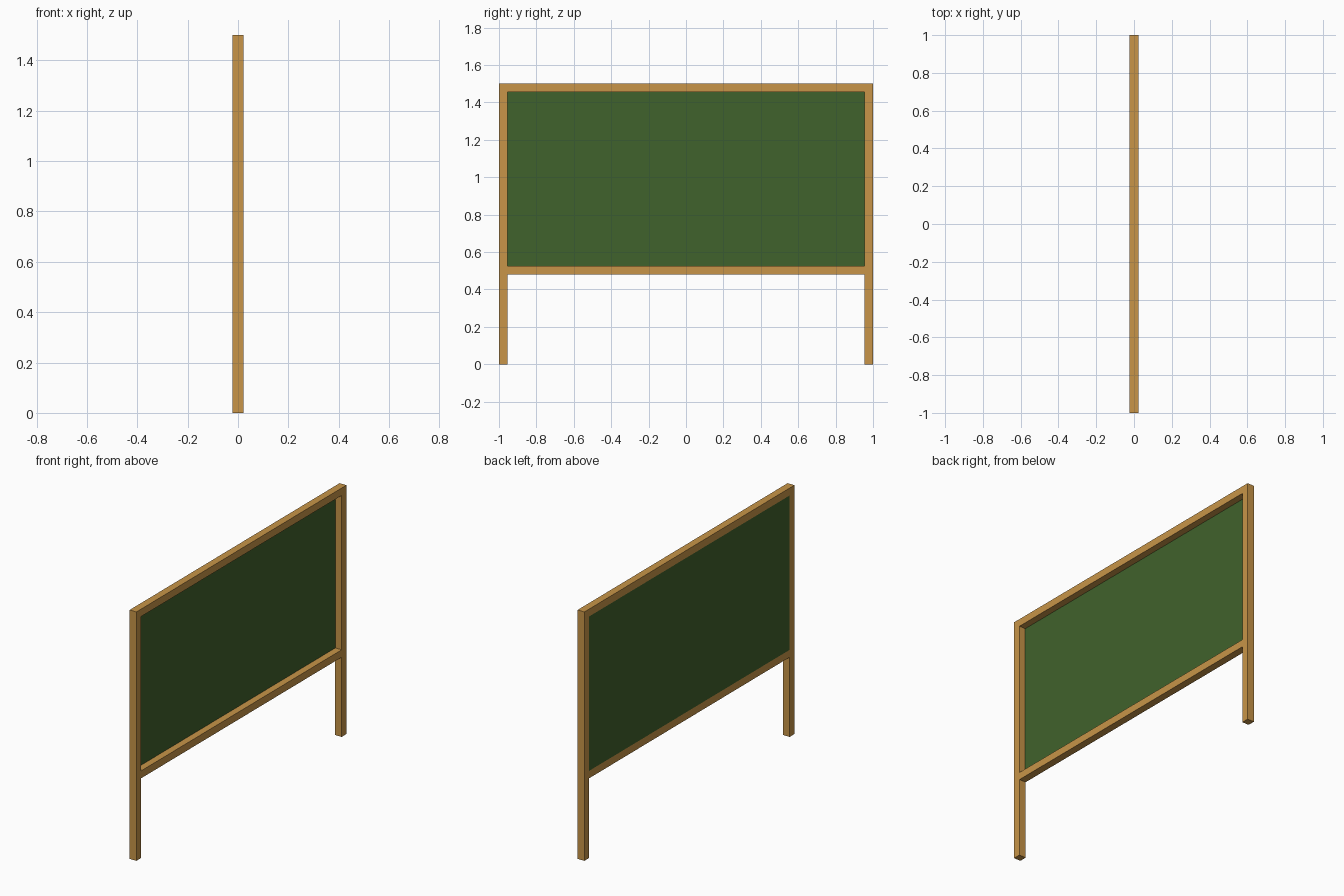
import bpy, bmesh
from mathutils import Matrix, Vector

if "Cube" in bpy.data.objects:
    bpy.data.objects.remove(bpy.data.objects["Cube"])


def material(name, rgb):
    m = bpy.data.materials.new(name)
    m.diffuse_color = (*rgb, 1)
    m.use_nodes = True
    m.node_tree.nodes["Principled BSDF"].inputs["Base Color"].default_value = m.diffuse_color
    return m


def box(name, lo, hi, mat):
    lo, hi = Vector(lo), Vector(hi)
    bm = bmesh.new()
    bmesh.ops.create_cube(bm, size=1, matrix=Matrix.Translation((lo + hi) / 2)
                          @ Matrix.Diagonal((*(hi - lo), 1)))
    me = bpy.data.meshes.new(name)
    bm.to_mesh(me)
    bm.free()
    me.materials.append(mat)
    ob = bpy.data.objects.new(name, me)
    bpy.context.collection.objects.link(ob)
    return ob


wood = material("light wood", (0.58, 0.30, 0.065))
green = material("chalkboard green", (0.051, 0.122, 0.025))

T = 0.045          # timber thickness
H = T / 2
INNER = 1 - T      # inner side of the posts

# Posts running from the ground to the top corners
box("near_post", (-H, -1, 0), (H, -INNER, 1.5), wood)
box("far_post", (-H, INNER, 0), (H, 1, 1.5), wood)

# Rails between the posts
box("bottom_rail", (-H, -INNER, 0.48), (H, INNER, 0.525), wood)
box("top_rail", (-H, -INNER, 1.455), (H, INNER, 1.5), wood)

# Thin writing board, flush with the back of the frame
box("board", (-H, -INNER, 0.525), (-H + 0.003, INNER, 1.455), green)
